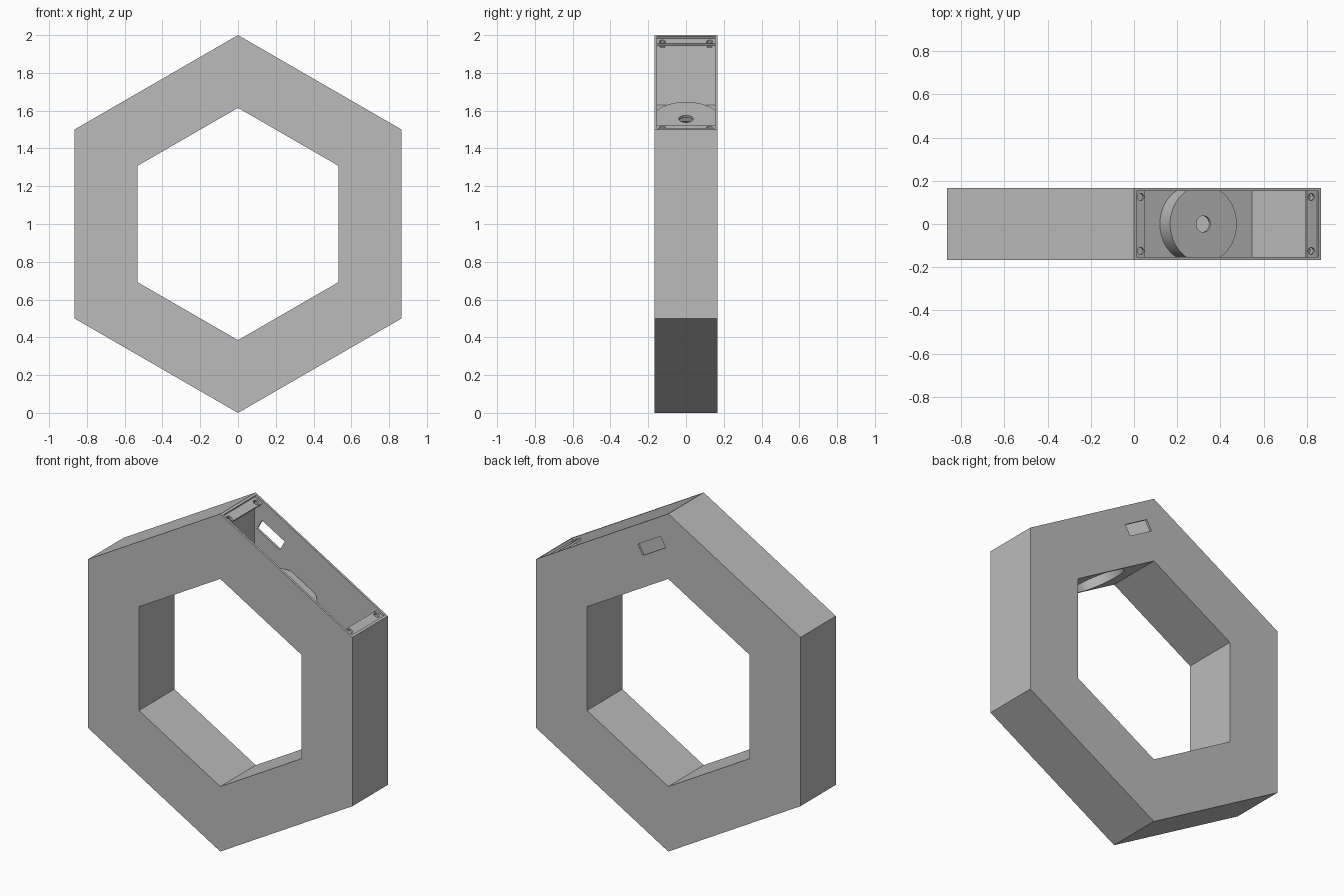
import bpy, bmesh, math
from mathutils import Matrix, Vector

cube = bpy.data.objects.get("Cube")
if cube:
    bpy.data.objects.remove(cube, do_unlink=True)

grey = bpy.data.materials.new("plain grey")
grey.use_nodes = True
colour = (0.5, 0.5, 0.5, 1)
grey.diffuse_color = colour
grey.node_tree.nodes["Principled BSDF"].inputs["Base Color"].default_value = colour

HALF_DEPTH = 0.166      # ring half depth
INNER_HALF = 0.153      # compartment half depth
RADIUS = 1.0            # outer corner radius
HOLE_RADIUS = 0.615     # inner corner radius
C30, S30 = math.cos(math.pi / 6), math.sin(math.pi / 6)

# Upper right segment frame: x along the rim, y through the depth, z outward from the ring centre
segment = Matrix(((C30, 0, S30, 0), (0, 1, 0, 0), (-S30, 0, C30, 1), (0, 0, 0, 1)))


def make(name, bm, matrix=segment):
    bmesh.ops.recalc_face_normals(bm, faces=bm.faces)
    bm.transform(matrix)
    mesh = bpy.data.meshes.new(name)
    bm.to_mesh(mesh)
    bm.free()
    mesh.materials.append(grey)
    obj = bpy.data.objects.new(name, mesh)
    bpy.context.collection.objects.link(obj)
    return obj


def prism(name, profile, half, matrix=segment):
    """Extrude an (x, z) outline through the depth."""
    bm = bmesh.new()
    face = bm.faces.new([bm.verts.new((x, -half, z)) for x, z in profile])
    new = bmesh.ops.extrude_face_region(bm, geom=[face])["geom"]
    moved = [v for v in new if isinstance(v, bmesh.types.BMVert)]
    bmesh.ops.translate(bm, verts=moved, vec=(0, 2 * half, 0))
    return make(name, bm, matrix)


def box(name, x0, x1, y0, y1, z0, z1):
    bm = bmesh.new()
    bmesh.ops.create_cube(bm, size=1)
    bmesh.ops.scale(bm, verts=bm.verts, vec=(x1 - x0, y1 - y0, z1 - z0))
    bmesh.ops.translate(bm, verts=bm.verts,
                        vec=((x0 + x1) / 2, (y0 + y1) / 2, (z0 + z1) / 2))
    return make(name, bm)


def cylinder(name, radius, z0, z1, x=0, y=0, sides=64):
    bm = bmesh.new()
    bmesh.ops.create_cone(bm, cap_ends=True, segments=sides, radius1=radius,
                          radius2=radius, depth=z1 - z0)
    bmesh.ops.translate(bm, verts=bm.verts, vec=(x, y, (z0 + z1) / 2))
    return make(name, bm)


def combine(target, tool, operation="DIFFERENCE"):
    """Apply a boolean and remove the tool."""
    mod = target.modifiers.new("cut", "BOOLEAN")
    mod.operation, mod.object, mod.solver = operation, tool, "EXACT"
    bpy.context.view_layer.update()
    graph = bpy.context.evaluated_depsgraph_get()
    mesh = bpy.data.meshes.new_from_object(target.evaluated_get(graph))
    target.modifiers.clear()
    target.data = mesh
    bpy.data.objects.remove(tool, do_unlink=True)


def hexagon(radius):
    return [(radius * math.sin(i * math.pi / 3), radius * math.cos(i * math.pi / 3))
            for i in range(6)]


# Hexagonal ring
upright = Matrix.Translation((0, 0, 1))
ring = prism("hexagonal_ring", hexagon(RADIUS), HALF_DEPTH, upright)
combine(ring, prism("centre_opening", hexagon(HOLE_RADIUS), 0.5, upright))

# Compartment with mitred ends, leaving a raised round boss on its floor
FLOOR, LEDGE_LOW, LEDGE_TOP, BOSS_TOP = 0.548, 0.838, 0.852, 0.643
slope, wall = math.tan(math.pi / 6), 0.003
low, high = FLOOR * slope - wall, LEDGE_LOW * slope - wall
cavity = prism("compartment", [(-low, FLOOR), (low, FLOOR), (high, LEDGE_LOW),
                               (-high, LEDGE_LOW)], INNER_HALF)
combine(cavity, cylinder("boss", 0.178, 0.45, BOSS_TOP, sides=96))
combine(ring, cavity)

# Opening between the end ledges, and the shallow lid seat
combine(ring, box("opening", -0.433, 0.433, -INNER_HALF, INNER_HALF, 0.82, 0.95))
combine(ring, box("lid_seat", -0.486, 0.486, -INNER_HALF, INNER_HALF, LEDGE_TOP, 0.95))

# Screw holes through the ledges
for x in (-0.456, 0.456):
    for y in (-0.125, 0.125):
        combine(ring, cylinder("screw_hole", 0.017, 0.81, 0.9, x, y, 24))

# Round pocket under the boss, with a central through hole
pocket = cylinder("pocket", 0.163, 0.45, BOSS_TOP - 0.015, sides=96)
combine(pocket, box("pocket_limit", -0.3, 0.3, -INNER_HALF, INNER_HALF, 0.4, 0.8),
        "INTERSECT")
combine(ring, pocket)
combine(ring, cylinder("through_hole", 0.038, 0.5, 0.7, sides=48))

# Rectangular window in the back wall
combine(ring, box("window", -0.383, -0.211, 0.1, 0.3, 0.697, 0.764))

ring.name = "hexagonal_ring"
bpy.ops.object.select_all(action="DESELECT")
ring.select_set(True)
bpy.context.view_layer.objects.active = ring
bpy.ops.object.shade_smooth_by_angle(angle=math.radians(30))
